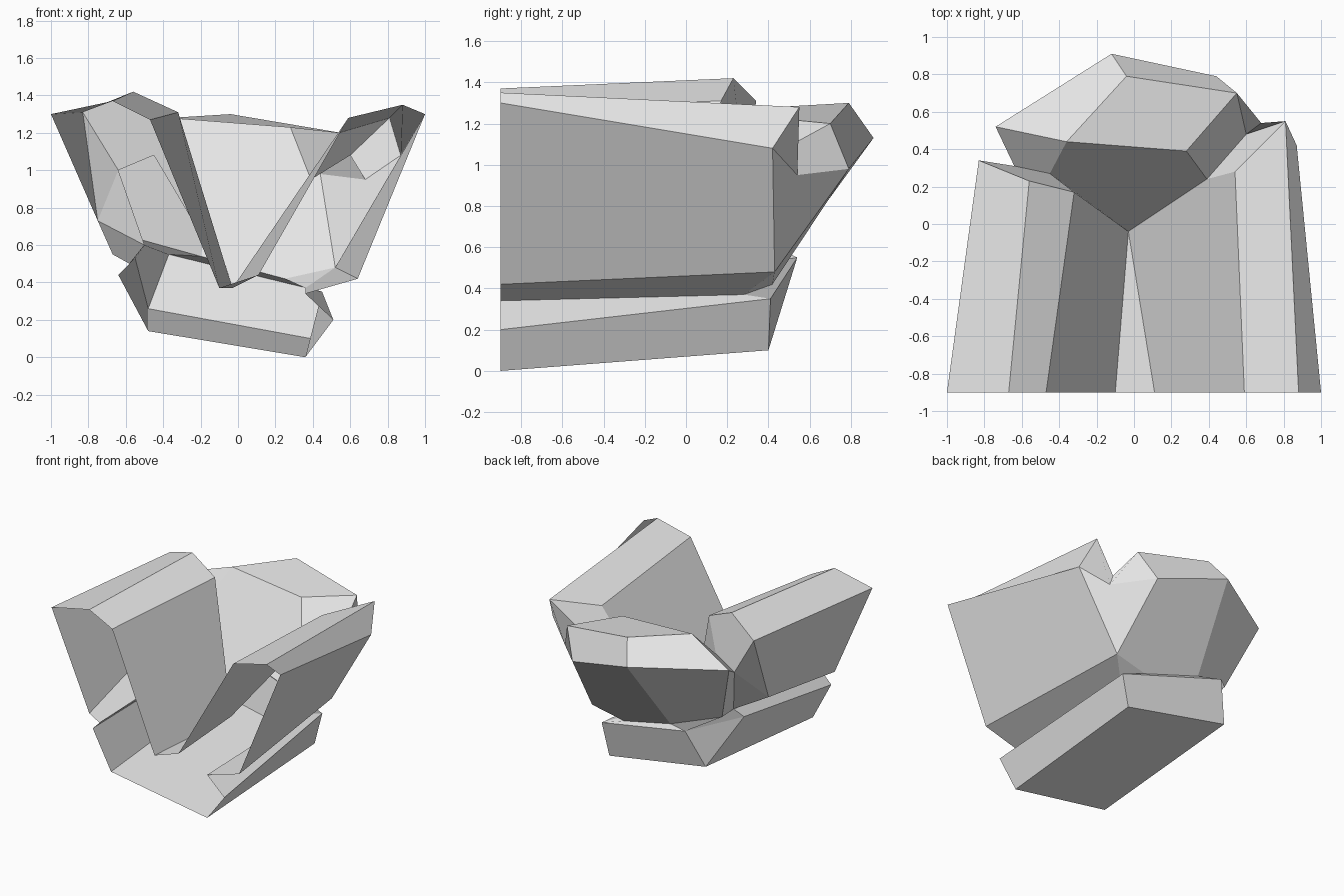
import bpy
import bmesh

default = bpy.data.objects.get("Cube")
if default:
    bpy.data.objects.remove(default, do_unlink=True)

# Open front section: x and z of every corner, all on one plane
FRONT_Y = -0.9
front = dict(
    toe_left=(-.1, .37), lip_left=(-.47, 1.27), crest_left=(-.67, 1.37),
    rim_left=(-1, 1.3), foot_left=(-.67, .55), notch_left=(-.58, .5),
    side_left=(-.64, .44), sole_left=(-.48, .14),
    sole_right=(.36, 0), side_right=(.51, .2), notch_right=(.36, .34),
    foot_right=(.64, .42), rim_right=(1, 1.3), crest_right=(.88, 1.35),
    lip_right=(.59, 1.28), toe_right=(.11, .44),
)

# Rear corners of the walls and base
rear = dict(
    apex=(-.03, -.04, .37),
    lip_left=(-.32, .17, 1.31), crest_left=(-.56, .23, 1.42),
    rim_left=(-.83, .34, 1.31), foot_left=(-.75, .04, .73),
    notch_left=(-.5, .12, .6), side_left=(-.55, .06, .53),
    sole_left=(-.48, .44, .26), sole_right=(.39, .4, .1),
    side_right=(.45, .41, .35), notch_right=(.36, .28, .37),
    foot_right=(.52, .43, .48), rim_right=(.87, .42, 1.08),
    crest_right=(.81, .55, 1.28), lip_right=(.54, .28, 1.2),
    ledge=(-.37, .54, .55),
)

# Corners of the boulder that closes the back
boulder = dict(
    brow_left=(-.36, .44, 1.28), brow_right=(.28, .39, 1.23),
    peak=(-.04, .79, 1.3), shoulder=(.55, .7, 1.2),
    tail=(-.12, .91, 1.13), hip=(.44, .79, .98), wing=(-.74, .52, 1.12),
    cheek_left=(-.45, .27, 1.08), flank_left=(-.64, .31, 1.0),
    cheek_right=(.39, .24, .95), flank_right=(.6, .48, 1.08),
    waist=(.68, .54, .95), heel_right=(.25, .42, .42),
    heel_mid=(-.2, .48, .54), heel_left=(-.56, .35, .64),
)


def strips(side, names):
    """Quads running from the front section to the rear section."""
    chain = [n + "_" + side for n in names.split()]
    return [f"front_{a} front_{b} {b} {a}" for a, b in zip(chain, chain[1:])]


parts = {
    "left_wall": strips("left", "lip crest rim foot notch") + [
        "front_toe_left front_lip_left lip_left apex",
        "front_toe_left front_toe_right apex",
        "rim_left crest_left lip_left cheek_left flank_left",
        "rim_left flank_left foot_left",
        "foot_left flank_left notch_left",
        "lip_left cheek_left apex",
    ],
    "right_wall": strips("right", "lip crest rim foot notch") + [
        "front_toe_right front_lip_right lip_right cheek_right apex",
        "lip_right crest_right flank_right cheek_right",
        "crest_right rim_right waist flank_right",
        "rim_right foot_right waist",
    ],
    "base_slab": strips("left", "notch side sole")
    + strips("right", "sole side notch") + [
        "front_sole_left front_sole_right sole_right sole_left",
        "side_left ledge sole_left",
        "ledge side_right sole_right sole_left",
        "side_left ledge heel_mid heel_left notch_left",
        "ledge side_right notch_right heel_right heel_mid",
        "foot_right heel_right notch_right",
    ],
    "back_boulder": [
        "brow_left brow_right shoulder peak",
        "brow_left peak tail wing",
        "peak shoulder hip tail",
        "brow_left brow_right cheek_right apex cheek_left",
        "brow_right shoulder flank_right cheek_right",
        "shoulder hip waist flank_right",
        "brow_left wing flank_left cheek_left",
        "tail hip foot_right heel_right heel_mid",
        "tail heel_mid heel_left wing",
        "hip waist foot_right",
        "wing heel_left notch_left flank_left",
    ],
}

# One stone colour
stone = bpy.data.materials.new("stone_grey")
stone.use_nodes = True
grey = (0.8, 0.8, 0.8, 1)
stone.diffuse_color = grey
stone.node_tree.nodes["Principled BSDF"].inputs["Base Color"].default_value = grey

# Join all faces into one shell so that the normals agree
shell = bmesh.new()
tag = shell.faces.layers.int.new("part")
verts = {"front_" + n: shell.verts.new((x, FRONT_Y, z)) for n, (x, z) in front.items()}
for group in (rear, boulder):
    verts.update({n: shell.verts.new(p) for n, p in group.items()})
for number, faces in enumerate(parts.values()):
    for names in faces:
        face = shell.faces.new([verts[n] for n in names.split()])
        face[tag] = number
bmesh.ops.recalc_face_normals(shell, faces=shell.faces[:])

# Split the shell into named parts
for number, name in enumerate(parts):
    piece = shell.copy()
    layer = piece.faces.layers.int["part"]
    others = [f for f in piece.faces if f[layer] != number]
    bmesh.ops.delete(piece, geom=others, context="FACES")
    piece.faces.layers.int.remove(piece.faces.layers.int["part"])
    mesh = bpy.data.meshes.new(name)
    piece.to_mesh(mesh)
    piece.free()
    mesh.materials.append(stone)
    bpy.context.collection.objects.link(bpy.data.objects.new(name, mesh))
shell.free()
